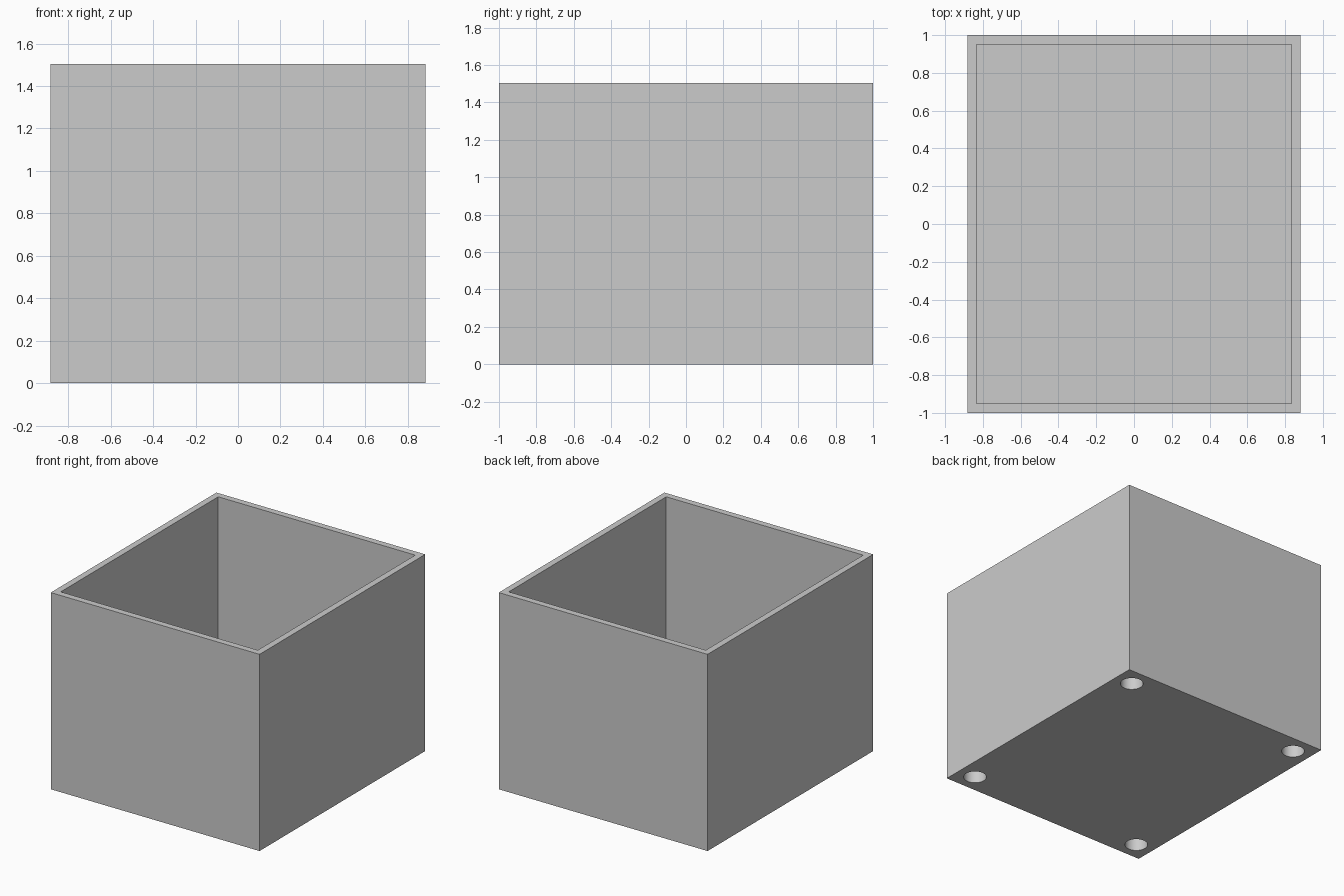
import bpy
import bmesh
from mathutils import Matrix

cube = bpy.data.objects.get("Cube")
if cube:
    bpy.data.objects.remove(cube, do_unlink=True)

WIDTH, DEPTH, HEIGHT = 1.765, 2.0, 1.503
WALL, FLOOR = 0.07, 0.14
HOLE_RADIUS, HOLE_DEPTH, HOLE_INSET = 0.08, 0.118, 0.141

grey = bpy.data.materials.new("light grey")
grey.use_nodes = True
colour = (0.6, 0.6, 0.6, 1)
grey.diffuse_color = colour
grey.node_tree.nodes["Principled BSDF"].inputs["Base Color"].default_value = colour


def make_object(name, bm):
    mesh = bpy.data.meshes.new(name)
    bm.to_mesh(mesh)
    bm.free()
    mesh.materials.append(grey)
    obj = bpy.data.objects.new(name, mesh)
    bpy.context.collection.objects.link(obj)
    return obj


# Open box: inset the top face for the rim, then sink it to the floor
bm = bmesh.new()
bmesh.ops.create_cube(bm, size=1, matrix=Matrix.Translation((0, 0, HEIGHT / 2))
                      @ Matrix.Diagonal((WIDTH, DEPTH, HEIGHT, 1)))
top = max(bm.faces, key=lambda f: f.calc_center_median().z)
bmesh.ops.inset_region(bm, faces=[top], thickness=WALL)
walls = bmesh.ops.extrude_discrete_faces(bm, faces=[top])
for v in walls["faces"][0].verts:
    v.co.z = FLOOR
bmesh.ops.recalc_face_normals(bm, faces=bm.faces)
box = make_object("open_box", bm)

# Blind round holes in the four corners of the underside
bm = bmesh.new()
for sx in (-1, 1):
    for sy in (-1, 1):
        spot = (sx * (WIDTH / 2 - HOLE_INSET), sy * (DEPTH / 2 - HOLE_INSET), 0)
        bmesh.ops.create_cone(bm, cap_ends=True, segments=48,
                              radius1=HOLE_RADIUS, radius2=HOLE_RADIUS,
                              depth=2 * HOLE_DEPTH, matrix=Matrix.Translation(spot))
cutter = make_object("corner_hole_cutter", bm)
cutter.hide_render = True
cutter.hide_set(True)

holes = box.modifiers.new("corner_holes", "BOOLEAN")
holes.operation = "DIFFERENCE"
holes.solver = "EXACT"
holes.object = cutter

# Apply the cut and smooth only the round hole walls
bpy.context.view_layer.objects.active = box
box.select_set(True)
bpy.ops.object.modifier_apply(modifier=holes.name)
bpy.data.objects.remove(cutter, do_unlink=True)
bpy.ops.object.shade_smooth_by_angle()
